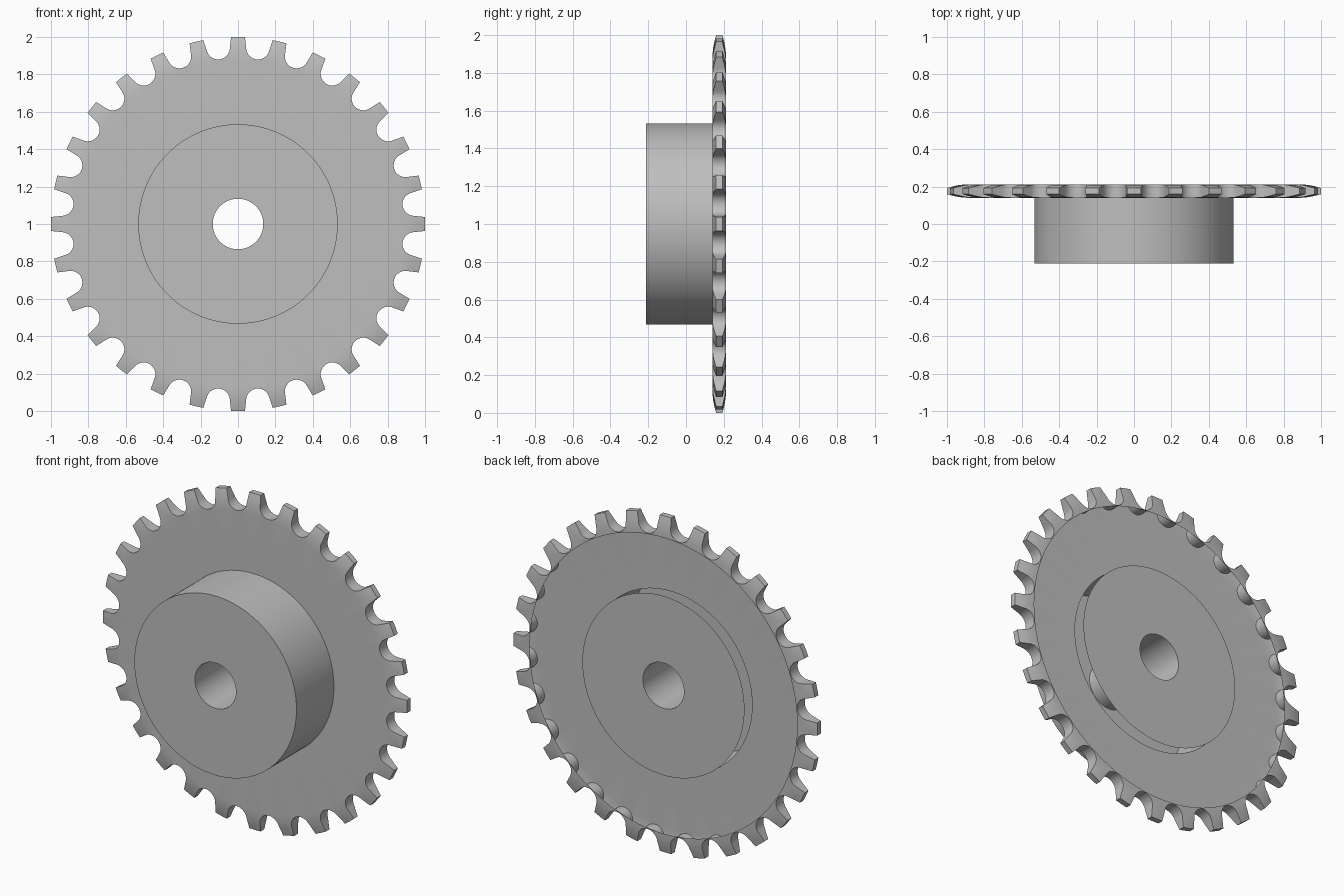
import bpy, bmesh
from math import sin, cos, tan, pi, atan2, acos, hypot, sqrt, radians

cube = bpy.data.objects.get("Cube")
if cube:
    bpy.data.objects.remove(cube, do_unlink=True)

TEETH = 28
PITCH = 2 * pi / TEETH
HUB_R, BORE_R = 0.533, 0.135
FRONT, BACK, PLATE_FRONT = -0.212, 0.212, 0.14
MID, HALF = (PLATE_FRONT + BACK) / 2, (BACK - PLATE_FRONT) / 2
ROOT_R = 0.88                       # where the tooth flanks start to thin
SEAT_R, SEAT_C = 0.0625, 0.948      # roller seat radius and its centre distance
TIP_HALF = 0.0375                   # half width of a tooth tip
CROWN = 0.38                        # radius of the rounded tooth sides

steel = bpy.data.materials.new("steel grey")
steel.use_nodes = True
grey = (0.52, 0.52, 0.52, 1)
steel.diffuse_color = grey
steel.node_tree.nodes["Principled BSDF"].inputs["Base Color"].default_value = grey


def half_gap(steps=8):
    """Polar points (angle, radius) from the seat bottom to a tooth tip corner."""
    tip = PITCH / 2 - TIP_HALF
    dx, dy = sin(tip), cos(tip) - SEAT_C
    end = atan2(dy, dx) - acos(SEAT_R / hypot(dx, dy))
    pts = []
    for i in range(steps + 1):
        a = -pi / 2 + (end + pi / 2) * i / steps
        x, z = SEAT_R * cos(a), SEAT_C + SEAT_R * sin(a)
        pts.append((atan2(x, z), hypot(x, z)))
    return pts + [(tip, 1.0)]


def outline():
    """Whole toothed outline, one tooth centred at the top."""
    half = half_gap()
    gap = [(-a, r) for a, r in reversed(half[1:])] + half
    pts = []
    for k in range(TEETH):
        pts.append((k * PITCH, 1.0))
        pts += [((k + 0.5) * PITCH + a, r) for a, r in gap]
    return pts


def side(r):
    """Half thickness of the toothed rim at radius r."""
    return HALF - (CROWN - sqrt(CROWN ** 2 - max(r - ROOT_R, 0) ** 2))


def skin(name, columns):
    """Join neighbouring columns of (angle, radius, y) around the axle."""
    bm = bmesh.new()
    grid = [[bm.verts.new((r * sin(a), y, 1 + r * cos(a))) for a, r, y in col]
            for col in columns]
    for j, col in enumerate(grid):
        nxt = grid[(j + 1) % len(grid)]
        for i in range(len(col) - 1):
            bm.faces.new((col[i], nxt[i], nxt[i + 1], col[i + 1]))
    mesh = bpy.data.meshes.new(name)
    bm.to_mesh(mesh)
    bm.free()
    mesh.materials.append(steel)
    obj = bpy.data.objects.new(name, mesh)
    bpy.context.collection.objects.link(obj)
    bpy.ops.object.select_all(action='DESELECT')
    obj.select_set(True)
    bpy.context.view_layer.objects.active = obj
    bpy.ops.object.shade_smooth_by_angle(angle=radians(28))
    return obj


rim = outline()

# Hub shell: back disc, bore, front disc, outer wall up to the plate
hub_profile = [(HUB_R, BACK), (BORE_R, BACK), (BORE_R, FRONT),
               (HUB_R, FRONT), (HUB_R, PLATE_FRONT)]
skin("hub", [[(a, r, y) for r, y in hub_profile] for a, _ in rim])

# Toothed plate: front face, crowned teeth, open at the back
STEPS = 4
plate = []
for a, r in rim:
    radii = [ROOT_R + (r - ROOT_R) * i / STEPS for i in range(STEPS + 1)]
    col = [(a, HUB_R, PLATE_FRONT)]
    col += [(a, q, MID - side(q)) for q in radii]
    col += [(a, q, MID + side(q)) for q in reversed(radii)]
    plate.append(col)
skin("toothed_plate", plate)
